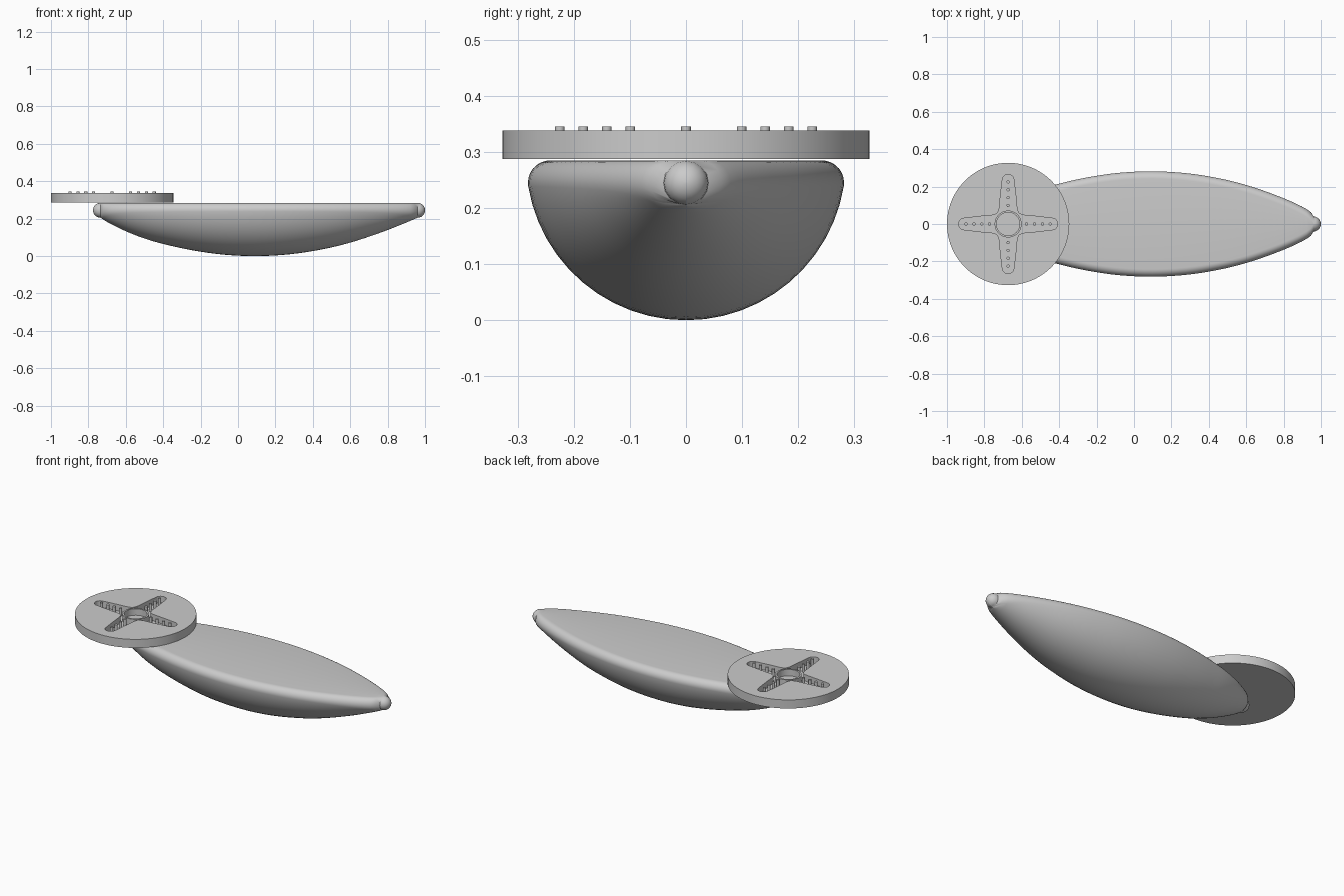
import bpy, bmesh, math

cube = bpy.data.objects.get("Cube")
if cube:
    bpy.data.objects.remove(cube, do_unlink=True)

grey = bpy.data.materials.new("plain_grey")
grey.use_nodes = True
tone = (0.6, 0.6, 0.6, 1)
grey.diffuse_color = tone
grey.node_tree.nodes["Principled BSDF"].inputs["Base Color"].default_value = tone

DX = -0.673              # disc centre
TOP, FILLET = 0.285, 0.04


def finish(obj):
    obj.data.materials.clear()
    obj.data.materials.append(grey)
    bpy.ops.object.select_all(action='DESELECT')
    obj.select_set(True)
    bpy.context.view_layer.objects.active = obj
    bpy.ops.object.shade_smooth_by_angle(angle=math.radians(35))


def cylinder(name, x, y, radius, z0, z1, sides):
    bpy.ops.mesh.primitive_cylinder_add(vertices=sides, radius=radius, depth=z1 - z0,
                                        location=(x, y, (z0 + z1) / 2))
    obj = bpy.context.object
    obj.name = name
    finish(obj)


def plate(name, outlines, z0, z1):
    """Flat outline with holes, extruded between two heights."""
    curve = bpy.data.curves.new(name, 'CURVE')
    curve.dimensions, curve.fill_mode = '2D', 'BOTH'
    curve.extrude = (z1 - z0) / 2
    for pts in outlines:
        spline = curve.splines.new('POLY')
        spline.points.add(len(pts) - 1)
        for p, (x, y) in zip(spline.points, pts):
            p.co = (x, y, 0, 1)
        spline.use_cyclic_u = True
    obj = bpy.data.objects.new(name, curve)
    obj.location = (DX, 0, (z0 + z1) / 2)
    bpy.context.collection.objects.link(obj)
    bpy.ops.object.select_all(action='DESELECT')
    obj.select_set(True)
    bpy.context.view_layer.objects.active = obj
    bpy.ops.object.convert(target='MESH')
    obj = bpy.context.object
    bm = bmesh.new()
    bm.from_mesh(obj.data)
    bmesh.ops.remove_doubles(bm, verts=bm.verts, dist=1e-5)
    bmesh.ops.recalc_face_normals(bm, faces=bm.faces)
    bm.to_mesh(obj.data)
    bm.free()
    finish(obj)


def circle(r, n):
    return [(r * math.cos(math.tau * i / n), r * math.sin(math.tau * i / n)) for i in range(n)]


# Hull: round belly, flat deck, rounded rim, ball-shaped tips
profile = [(-0.735, .08), (-.69, .108), (-.6, .152), (-.5, .191), (-.4, .22), (-.25, .253),
           (-.08, .277), (.1, .285), (.28, .275), (.45, .249), (.6, .213), (.75, .164),
           (.87, .118), (.96, .08)]


def spline_at(t):
    i = min(int(t), len(profile) - 2)
    u = t - i
    a, b, c, d = (profile[min(max(k, 0), len(profile) - 1)] for k in range(i - 1, i + 3))
    return [0.5 * (2 * q + (r - p) * u + (2 * p - 5 * q + 4 * r - s) * u * u
                   + (3 * q - p - 3 * r + s) * u ** 3) for p, q, r, s in zip(a, b, c, d)]


def section(x, R, f, top):
    """Closed ring in the yz plane: belly arc plus rim fillets."""
    cx = math.sqrt(max((R - f) ** 2 - f * f, 0))
    tangent = math.atan2(f, cx)
    half = []
    for i in range(13):
        a = -math.pi / 2 + (math.pi / 2 - tangent) * i / 12
        half.append((R * math.cos(a), top + R * math.sin(a)))
    for i in range(1, 9):
        a = -tangent + (math.pi / 2 + tangent) * i / 8
        half.append((cx + f * math.cos(a), top - f + f * math.sin(a)))
    half[-1] = (max(half[-1][0], 0.0005), half[-1][1])
    return [(x, y, z) for y, z in half] + [(x, -y, z) for y, z in half[:0:-1]]


rings = []
tip_angles = [math.radians(a) for a in (87, 75, 60, 45, 30, 15)]
for a in tip_angles:
    r = FILLET * math.cos(a)
    rings.append(section(profile[0][0] - FILLET * math.sin(a), 2 * r, r, TOP - FILLET + r))
steps = (len(profile) - 1) * 4
for k in range(steps + 1):
    x, R = spline_at(k / 4)
    rings.append(section(x, max(R, 2 * FILLET), FILLET, TOP))
for a in reversed(tip_angles):
    r = FILLET * math.cos(a)
    rings.append(section(profile[-1][0] + FILLET * math.sin(a), 2 * r, r, TOP - FILLET + r))

bm = bmesh.new()
loops = [[bm.verts.new(p) for p in ring] for ring in rings]
n = len(loops[0])
for A, B in zip(loops, loops[1:]):
    for i in range(n):
        bm.faces.new((A[i], A[(i + 1) % n], B[(i + 1) % n], B[i]))
bm.faces.new(loops[0])
bm.faces.new(loops[-1])
bmesh.ops.recalc_face_normals(bm, faces=bm.faces)
mesh = bpy.data.meshes.new("hull")
bm.to_mesh(mesh)
bm.free()
hull = bpy.data.objects.new("hull", mesh)
bpy.context.collection.objects.link(hull)
finish(hull)

# Disc: solid base below a face plate with a four-armed slot
cross = []
for arm in range(4):
    turn = arm * math.pi / 2
    side = [(.058, -.058), (.068, -.052), (.085, -.047), (.15, -.041), (.235, -.031)]
    tip = [(.235 + .03 * math.cos(a), .031 * math.sin(a))
           for a in (math.pi * (i / 10 - .5) for i in range(1, 10))]
    outline = side + tip + [(x, -y) for x, y in reversed(side[1:])]
    cross += [(x * math.cos(turn) - y * math.sin(turn), x * math.sin(turn) + y * math.cos(turn))
              for x, y in outline]
cylinder("disc_base", DX, 0, 0.327, 0.287, 0.300, 96)
plate("disc_face", [circle(0.327, 96), cross], 0.300, 0.338)

# Centre collar and the rows of pegs in the slot
plate("centre_collar", [circle(0.072, 48), circle(0.062, 48)], 0.300, 0.338)
for arm in range(4):
    a = arm * math.pi / 2
    for r in (0.099, 0.141, 0.183, 0.225):
        cylinder("peg", DX + r * math.cos(a), r * math.sin(a), 0.0085, 0.300, 0.345, 16)
